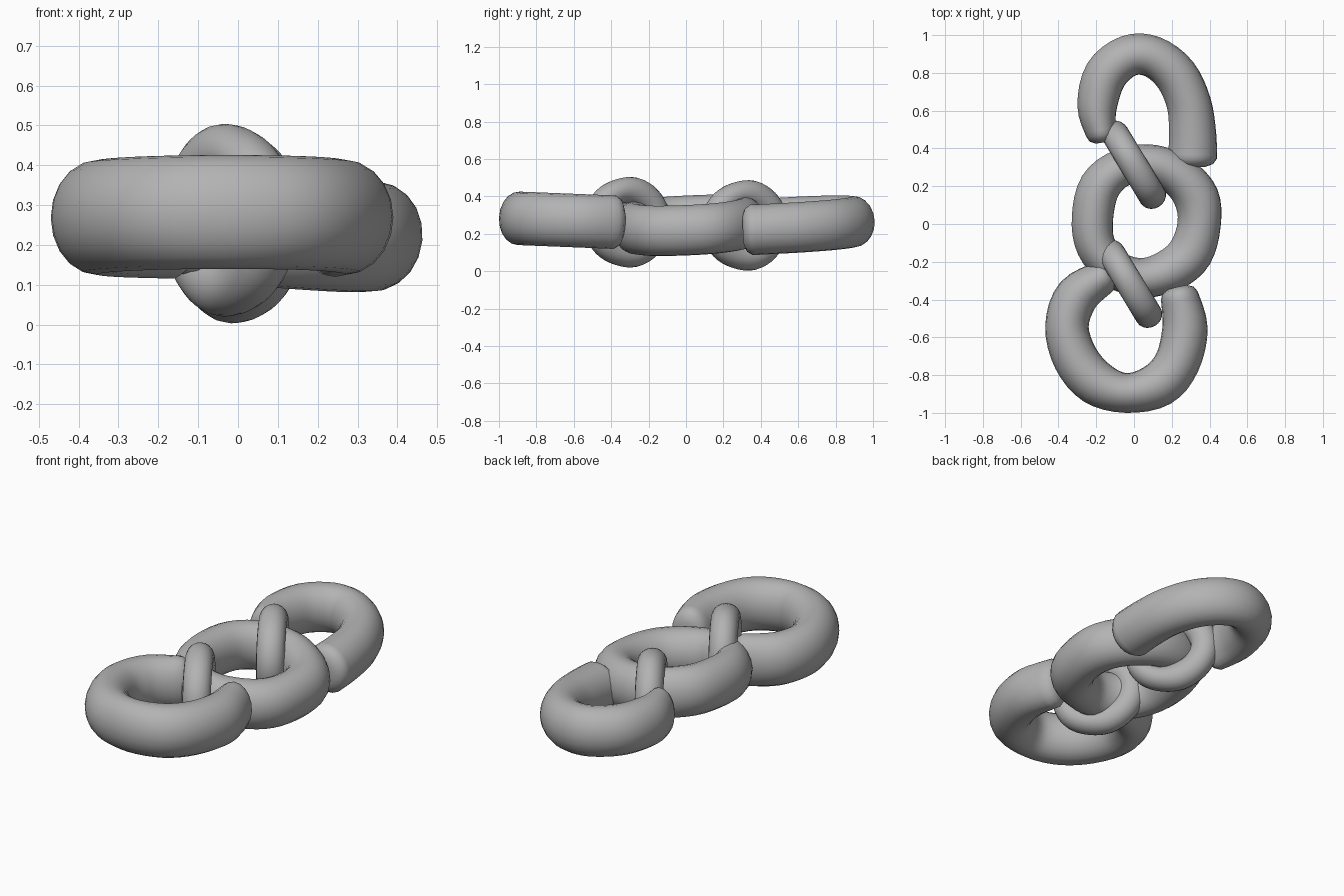
import bpy
import bmesh
from math import cos, sin, pi
from mathutils import Vector

cube = bpy.data.objects.get("Cube")
if cube:
    bpy.data.objects.remove(cube)

SIDES = 20   # sides of each tube
STEPS = 4    # spline steps between path stations

grey = bpy.data.materials.new("plain_grey")
grey.use_nodes = True
colour = (0.45, 0.45, 0.45, 1)
grey.diffuse_color = colour
grey.node_tree.nodes["Principled BSDF"].inputs["Base Color"].default_value = colour


def spline(stations, closed):
    """Smoothly interpolate (x, y, z, half_width) stations."""
    pts = [Vector(s) for s in stations]
    n = len(pts)
    if closed:
        get = lambda i: pts[i % n]
    else:
        get = lambda i: pts[min(max(i, 0), n - 1)]
    out = []
    for i in range(n if closed else n - 1):
        a, b, c, d = (get(i + k) for k in (-1, 0, 1, 2))
        for s in range(STEPS):
            t = s / STEPS
            out.append(b + (c - a) * t / 2
                       + (a * 2 - b * 5 + c * 4 - d) * t ** 2 / 2
                       + (b * 3 - a - c * 3 + d) * t ** 3 / 2)
    if not closed:
        out.append(pts[-1])
    return out


def sweep(name, stations, axis, half_height, closed):
    """Sweep an oval along a path lying in the plane across axis."""
    path = spline(stations, closed)
    n = len(path)
    axis = Vector(axis).normalized()
    bm = bmesh.new()

    def add_ring(centre, side, width, height):
        ring = []
        for k in range(SIDES):
            a = 2 * pi * k / SIDES
            ring.append(bm.verts.new(centre + side * width * cos(a)
                                     + axis * height * sin(a)))
        return ring

    rings = []
    for i, p in enumerate(path):
        if closed:
            before, after = path[i - 1], path[(i + 1) % n]
        else:
            before, after = path[max(i - 1, 0)], path[min(i + 1, n - 1)]
        tangent = (after - before).to_3d().normalized()
        side = tangent.cross(axis).normalized()
        centre = p.to_3d()
        # Round over the open ends
        caps = [(0.045, 0.55), (0.03, 0.85)]
        if not closed and i == 0:
            for out, scale in caps:
                rings.append(add_ring(centre - tangent * out, side,
                                      p.w * scale, half_height * scale))
        rings.append(add_ring(centre, side, p.w, half_height))
        if not closed and i == n - 1:
            for out, scale in reversed(caps):
                rings.append(add_ring(centre + tangent * out, side,
                                      p.w * scale, half_height * scale))

    pairs = list(zip(rings, rings[1:]))
    if closed:
        pairs.append((rings[-1], rings[0]))
    else:
        bm.faces.new(rings[0])
        bm.faces.new(rings[-1])
    for r, q in pairs:
        for k in range(SIDES):
            m = (k + 1) % SIDES
            bm.faces.new((r[k], r[m], q[m], q[k]))
    bmesh.ops.recalc_face_normals(bm, faces=bm.faces)
    for face in bm.faces:
        face.smooth = True
    mesh = bpy.data.meshes.new(name)
    bm.to_mesh(mesh)
    bm.free()
    mesh.materials.append(grey)
    obj = bpy.data.objects.new(name, mesh)
    bpy.context.collection.objects.link(obj)
    return obj


def flat_link(name, outline, base, tilt_x, tilt_y, half_height, closed):
    """Lying link: outline of (x, y, half_width) on a tilted plane."""
    stations = [(x, y, base + tilt_x * x + tilt_y * y, w) for x, y, w in outline]
    return sweep(name, stations, (-tilt_x, -tilt_y, 1), half_height, closed)


def upright_ring(name, centre):
    """Standing ring set diagonally, one half slightly thicker."""
    along = Vector((0.52, -0.86, 0)).normalized()
    count = 12
    stations = []
    for i in range(count):
        a = 2 * pi * (i + 0.5) / count
        p = Vector(centre) + along * 0.19 * cos(a) + Vector((0, 0, 0.17 * sin(a)))
        stations.append((*p, 0.076 if cos(a) < 0 else 0.066))
    return sweep(name, stations, along.cross(Vector((0, 0, 1))), 0.073, True)


# Front link, open at the back
flat_link("front_link", [
    (.24, -.38, .1), (.27, -.55, .12), (.23, -.73, .12), (.13, -.85, .12),
    (-.04, -.895, .105), (-.2, -.84, .12), (-.31, -.71, .12),
    (-.355, -.54, .115), (-.3, -.38, .115), (-.16, -.28, .09),
], 0.247, 0, -0.04, 0.143, False)

# Middle link, a closed loop
flat_link("middle_link", [
    (-.22, .03, .11), (-.18, .2, .11), (-.06, .3, .1), (.1, .315, .105),
    (.24, .25, .11), (.33, .14, .12), (.345, 0, .115), (.3, -.15, .12),
    (.2, -.24, .115), (.05, -.285, .105), (-.1, -.24, .1), (-.2, -.12, .105),
], 0.25, -0.09, 0.05, 0.135, True)

# Back link, open at the front
flat_link("back_link", [
    (-.175, .48, .08), (-.195, .62, .105), (-.15, .79, .115),
    (-.03, .89, .11), (.1, .885, .11), (.22, .79, .115),
    (.29, .64, .118), (.31, .48, .125), (.31, .35, .13),
], 0.222, -0.06, 0.05, 0.135, False)

# Upright rings joining the links
upright_ring("front_joining_ring", (-0.02, -0.32, 0.262))
upright_ring("back_joining_ring", (0, 0.31, 0.245))
